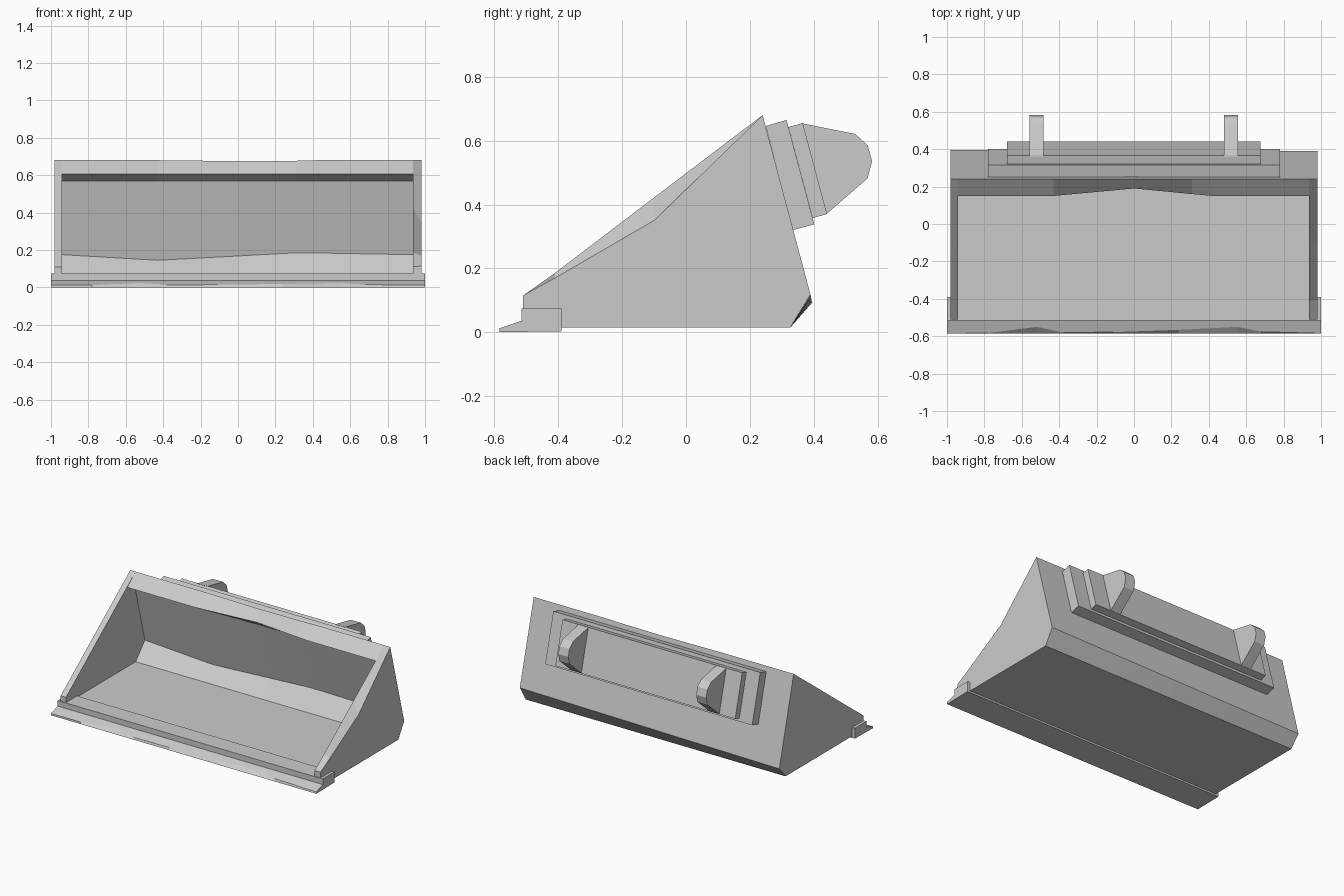
import bpy, bmesh

if "Cube" in bpy.data.objects:
    bpy.data.objects.remove(bpy.data.objects["Cube"])


def loft(name, stations, caps=True):
    """Skin a run of (x, [(y, z), ...]) cross-sections along x."""
    bm = bmesh.new()
    rings = [[bm.verts.new((x, y, z)) for y, z in prof] for x, prof in stations]
    n = len(rings[0])
    for a, b in zip(rings, rings[1:]):
        for i in range(n):
            j = (i + 1) % n
            bm.faces.new((a[i], a[j], b[j], b[i]))
    if caps:
        bm.faces.new(rings[0])
        bm.faces.new(rings[-1][::-1])
    bmesh.ops.recalc_face_normals(bm, faces=bm.faces)
    mesh = bpy.data.meshes.new(name)
    bm.to_mesh(mesh)
    bm.free()
    obj = bpy.data.objects.new(name, mesh)
    bpy.context.collection.objects.link(obj)
    return obj


def prism(name, x0, x1, profile):
    return loft(name, [(x0, profile), (x1, profile)])


def back_corner(x):
    """Lower rear edge, slightly skewed from left to right."""
    t = (x + 0.98) / 1.96
    return (0.395 - 0.005 * t, 0.092 + 0.026 * t)


# Bucket shell: floor, rear slope, back wall and dented top lip
shell = []
for x, lip_y, crease_z, top_z in [(-0.94, 0.15, 0.175, 0.68),
                                  (-0.43, 0.15, 0.145, 0.68),
                                  (0.0, 0.19, 0.168, 0.675),
                                  (0.31, 0.16, 0.185, 0.677),
                                  (0.42, 0.15, 0.184, 0.68),
                                  (0.935, 0.15, 0.175, 0.68)]:
    shell.append((x, [(-0.51, 0.015), (0.327, 0.015), back_corner(x),
                      (0.24, top_z), (lip_y, 0.607), (0.235, 0.57),
                      (0.34, crease_z), (0.24, 0.066), (-0.51, 0.066)]))
loft("bucket_shell", shell, caps=False)


# Side walls: the right outer rim is worn inward
def side(x, rim):
    return (x, [(-0.51, 0.015), (0.327, 0.015), back_corner(x),
                (0.24, 0.68)] + rim)


straight = [(-0.10, 0.422), (-0.41, 0.186), (-0.51, 0.11)]
worn = [(-0.10, 0.35), (-0.41, 0.17), (-0.51, 0.115)]
loft("left_side_wall", [side(-0.98, straight), side(-0.94, straight)])
loft("right_side_wall", [side(0.935, straight), side(0.98, worn)])

# Cutting edge with chipped front
edge = []
for x, y in [(-1, -0.585), (-0.78, -0.583), (-0.52, -0.55), (-0.38, -0.58),
             (-0.11, -0.578), (0.24, -0.566), (0.55, -0.55), (0.68, -0.576),
             (1, -0.585)]:
    edge.append((x, [(-0.39, 0.003), (-0.39, 0.074), (-0.515, 0.074),
                     (-0.515, 0.036), (y, 0.012 + (y + 0.585) * 0.34),
                     (-0.585, 0.0)]))
loft("cutting_edge", edge)

# Stepped mounting plates on the back
prism("mount_plate_large", -0.78, 0.78,
      [(0.25, 0.646), (0.315, 0.665), (0.402, 0.338), (0.335, 0.32)])
prism("mount_plate_small", -0.68, 0.675,
      [(0.321, 0.643), (0.366, 0.655), (0.442, 0.37), (0.397, 0.358)])

# Hook lugs
for tag, x in (("left", -0.56), ("right", 0.48)):
    prism("hook_lug_" + tag, x, x + 0.075,
          [(0.36, 0.655), (0.53, 0.621), (0.569, 0.586), (0.583, 0.536),
           (0.569, 0.482), (0.44, 0.37)])
